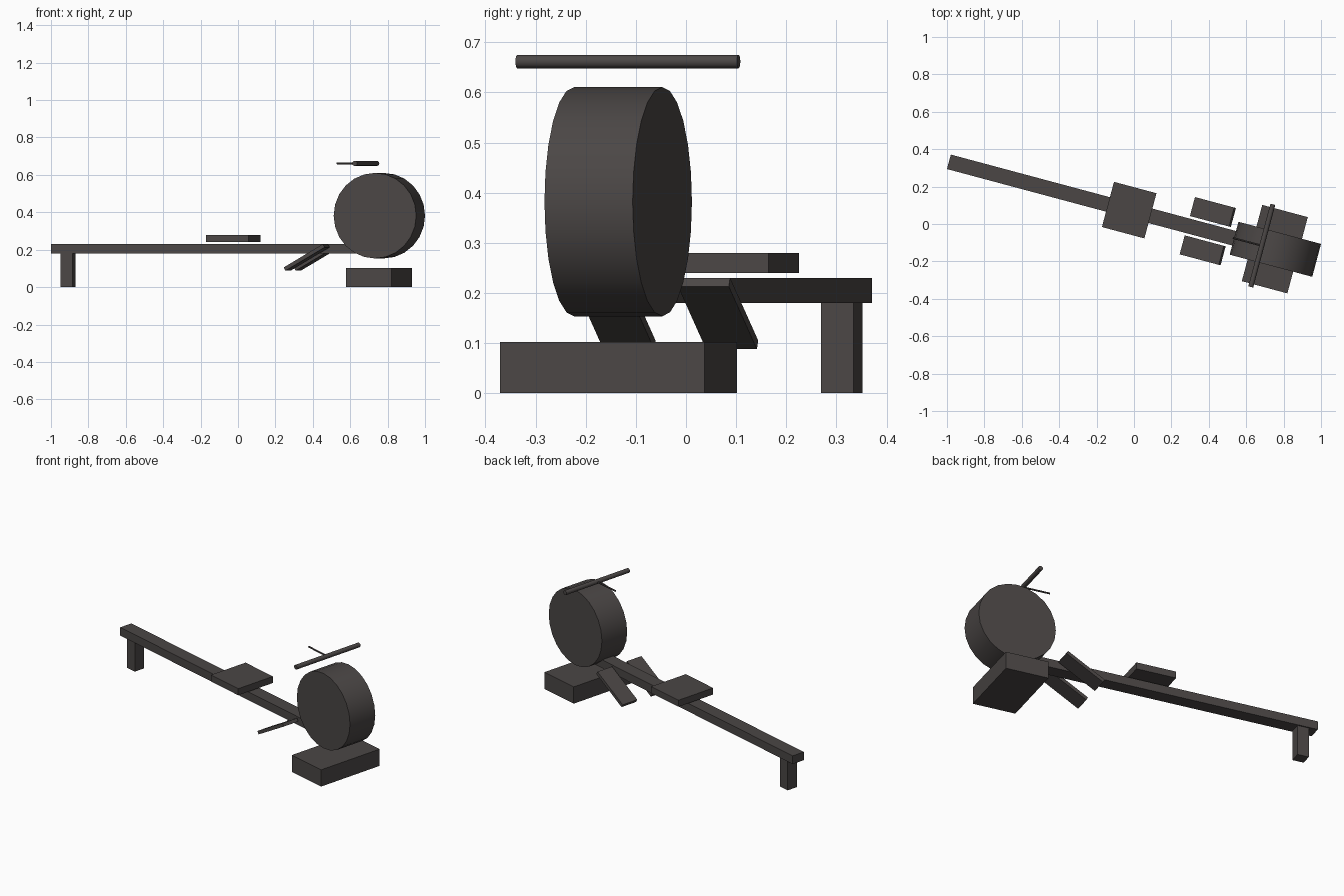
import bpy
from math import radians
from mathutils import Matrix, Vector

if "Cube" in bpy.data.objects:
    bpy.data.objects.remove(bpy.data.objects["Cube"], do_unlink=True)

# The machine lies along its own length axis, turned on the floor
FRAME = Matrix.Rotation(radians(-15), 4, "Z")
MID = 0.065          # sideways position of the centre line
WHEEL = 0.765        # lengthwise position of the flywheel

grey = bpy.data.materials.new("dark warm grey")
grey.use_nodes = True
colour = (0.07, 0.062, 0.06, 1)
grey.diffuse_color = colour
grey.node_tree.nodes["Principled BSDF"].inputs["Base Color"].default_value = colour


def finish(name, local):
    obj = bpy.context.object
    obj.name = name
    obj.data.name = name
    obj.data.materials.append(grey)
    obj.data.transform(FRAME @ local)
    return obj


def box(name, centre, size, tilt=0):
    bpy.ops.mesh.primitive_cube_add(size=1)
    turn = Matrix.Rotation(radians(tilt), 4, "Y")
    return finish(name, Matrix.Translation(centre) @ turn @ Matrix.Diagonal((*size, 1)))


def rod(name, centre, radius, length, axis, sides):
    bpy.ops.mesh.primitive_cylinder_add(vertices=sides, radius=radius, depth=length)
    turn = Vector((0, 0, 1)).rotation_difference(Vector(axis)).to_matrix().to_4x4()
    obj = finish(name, Matrix.Translation(centre) @ turn)
    bpy.ops.object.shade_smooth_by_angle(angle=radians(35))
    return obj


# Rail, its rear leg and the sliding seat
RAIL_START, RAIL_END = -1.042, 0.76
box("rail", ((RAIL_START + RAIL_END) / 2, MID, 0.205),
    (RAIL_END - RAIL_START, 0.08, 0.05))
box("rear_leg", (-0.958, MID, 0.09), (0.067, 0.067, 0.18))
box("seat", (-0.044, MID, 0.26), (0.235, 0.25, 0.04))

# Flywheel drum above its floor base
box("base", (WHEEL - 0.003, MID, 0.051), (0.252, 0.422, 0.102))
rod("flywheel", (WHEEL, MID, 0.382), 0.2285, 0.182, (0, 1, 0), 24)

# Sloping footrests on both sides of the rail
for side, label in ((1, "left"), (-1, "right")):
    box(label + "_footrest", (0.391, MID + side * 0.106, 0.159),
        (0.25, 0.105, 0.02), tilt=-30)

# Pull handle and its cord
rod("handle", (0.69, MID, 0.6615), 0.0135, 0.457, (0, 1, 0), 12)
rod("handle_cord", (0.61, MID, 0.6615), 0.005, 0.16, (1, 0, 0), 8)
